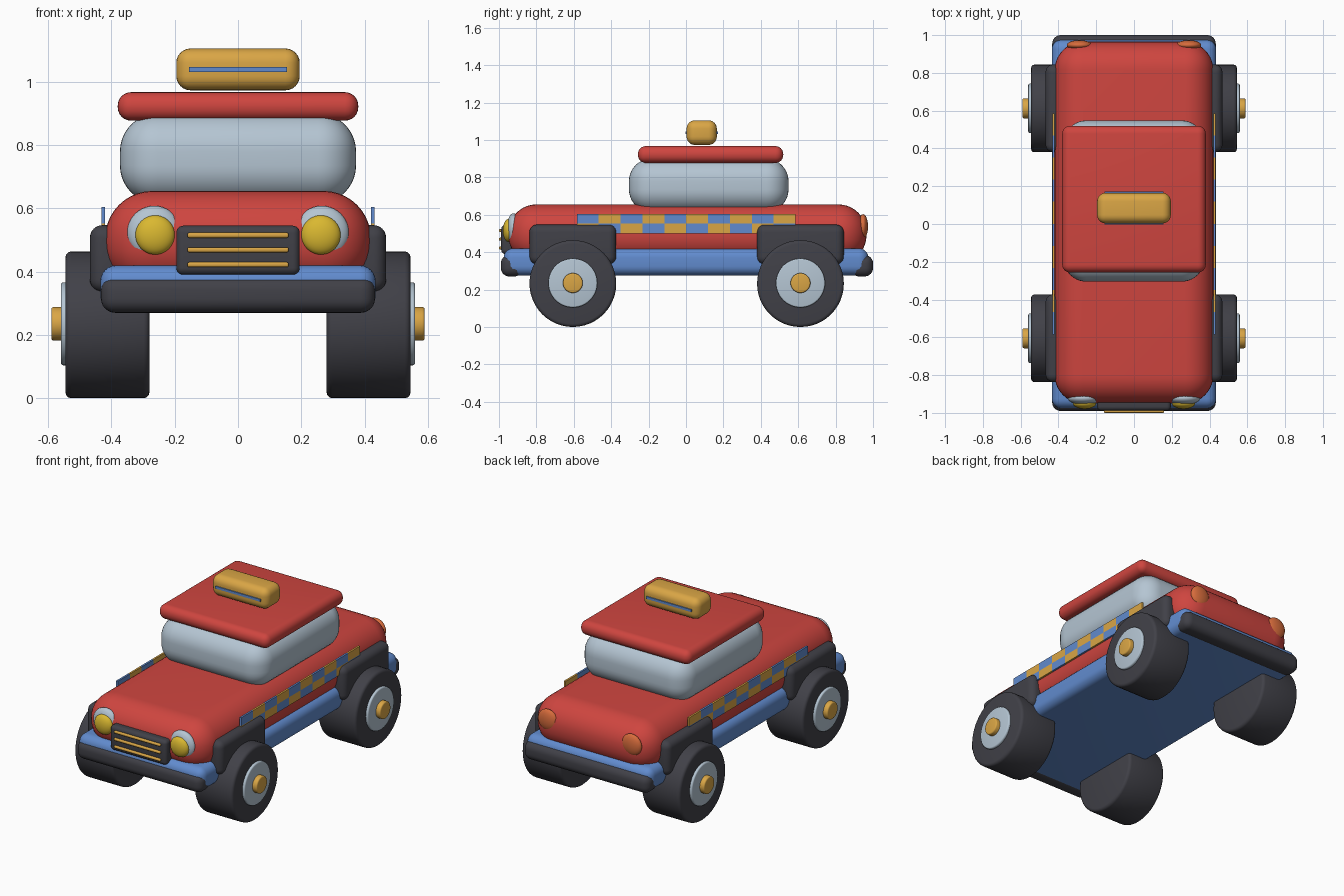
import bpy, bmesh, math
from mathutils import Matrix, Vector

if "Cube" in bpy.data.objects:
    bpy.data.objects.remove(bpy.data.objects["Cube"])


def mat(name, rgb):
    m = bpy.data.materials.new(name)
    m.diffuse_color = (*rgb, 1)
    m.use_nodes = True
    m.node_tree.nodes["Principled BSDF"].inputs["Base Color"].default_value = m.diffuse_color
    return m


RED = mat("red paint", (0.62, 0.06, 0.05))
BLUE = mat("blue paint", (0.12, 0.26, 0.62))
GOLD = mat("gold paint", (0.70, 0.38, 0.06))
DARK = mat("dark rubber", (0.052, 0.052, 0.064))
GREY = mat("pale glass", (0.46, 0.56, 0.65))
LAMP = mat("lamp yellow", (0.70, 0.48, 0.03))
ORANGE = mat("tail orange", (0.68, 0.15, 0.045))


def finish(bm, name, mats, angle=35):
    bmesh.ops.recalc_face_normals(bm, faces=bm.faces)
    me = bpy.data.meshes.new(name)
    bm.to_mesh(me)
    bm.free()
    for m in mats:
        me.materials.append(m)
    ob = bpy.data.objects.new(name, me)
    bpy.context.collection.objects.link(ob)
    bpy.ops.object.select_all(action='DESELECT')
    ob.select_set(True)
    bpy.context.view_layer.objects.active = ob
    bpy.ops.object.shade_smooth_by_angle(angle=math.radians(angle))
    return ob


def box_into(bm, lo, hi, r=0, seg=6):
    lo, hi = Vector(lo), Vector(hi)
    mx = Matrix.Translation((lo + hi) / 2) @ Matrix.Diagonal((*(hi - lo), 1))
    vs = bmesh.ops.create_cube(bm, size=1, matrix=mx)["verts"]
    if r:
        edges = list({e for v in vs for e in v.link_edges})
        bmesh.ops.bevel(bm, geom=edges, offset=r, segments=seg, profile=0.5,
                        affect='EDGES', clamp_overlap=True)
    return vs


def box(name, lo, hi, r, m, seg=6):
    bm = bmesh.new()
    box_into(bm, lo, hi, r, seg)
    return finish(bm, name, [m])


def disc(name, x0, x1, y, z, rad, r, m):
    # cylinder along x with rounded rims
    bm = bmesh.new()
    mx = Matrix.Translation(((x0 + x1) / 2, y, z)) @ Matrix.Rotation(math.pi / 2, 4, 'Y')
    bmesh.ops.create_cone(bm, cap_ends=True, segments=48, radius1=rad, radius2=rad,
                          depth=abs(x1 - x0), matrix=mx)
    rims = [e for e in bm.edges if any(len(f.verts) > 4 for f in e.link_faces)]
    bmesh.ops.bevel(bm, geom=rims, offset=r, segments=3, profile=0.5, affect='EDGES')
    return finish(bm, name, [m])


def dome(name, c, rad, depth, m):
    # flattened sphere facing along y
    bm = bmesh.new()
    mx = (Matrix.Translation(c) @ Matrix.Diagonal((rad, depth, rad, 1))
          @ Matrix.Rotation(math.pi / 2, 4, 'X'))
    bmesh.ops.create_uvsphere(bm, u_segments=40, v_segments=20, radius=1, matrix=mx)
    return finish(bm, name, [m], 80)


# body shell, sill, cabin, roof
box("chassis", (-0.435, -0.975, 0.275), (0.435, 0.975, 0.42), 0.05, BLUE)
box("body", (-0.42, -0.95, 0.34), (0.42, 0.965, 0.655), 0.15, RED, 10)
box("cabin_glass", (-0.373, -0.305, 0.615), (0.373, 0.548, 0.9), 0.12, GREY, 10)
box("roof", (-0.38, -0.257, 0.877), (0.38, 0.52, 0.967), 0.042, RED)

# roof sign with a stripe on each long side
box("roof_sign", (-0.195, 0.003, 0.973), (0.195, 0.165, 1.105), 0.045, GOLD)
for name, y in (("front", 0.001), ("back", 0.167)):
    box("sign_stripe_" + name, (-0.155, y - 0.004, 1.031), (0.155, y + 0.004, 1.046), 0, BLUE)

# bumpers
box("front_bumper", (-0.433, -0.99, 0.27), (0.433, -0.872, 0.385), 0.045, DARK)
box("back_bumper", (-0.433, 0.88, 0.27), (0.433, 1.0, 0.385), 0.045, DARK)

# grille and its bars
box("grille", (-0.195, -0.988, 0.39), (0.195, -0.91, 0.545), 0.022, DARK)
for i, z in enumerate((0.422, 0.469, 0.515)):
    box(f"grille_bar_{i + 1}", (-0.16, -1.0, z - 0.008), (0.16, -0.98, z + 0.008), 0.006, GOLD, 3)

for s, side in ((-1, "left"), (1, "right")):
    # lights
    dome("headlight_rim_" + side, (s * 0.265, -0.922, 0.523), 0.085, 0.036, GREY)
    dome("headlight_" + side, (s * 0.262, -0.948, 0.516), 0.062, 0.031, LAMP)
    dome("tail_light_" + side, (s * 0.29, 0.947, 0.537), 0.066, 0.026, ORANGE)

    # wheels and fenders
    for y, end in ((-0.605, "front"), (0.612, "back")):
        tag = f"{end}_{side}"
        xs = sorted((s * 0.35, s * 0.468))
        box("fender_" + tag, (xs[0], y - 0.232, 0.335), (xs[1], y + 0.232, 0.547), 0.04, DARK)
        disc("tyre_" + tag, s * 0.28, s * 0.545, y, 0.232, 0.232, 0.018, DARK)
        disc("wheel_disc_" + tag, s * 0.5, s * 0.56, y, 0.235, 0.131, 0.008, GREY)
        disc("wheel_cap_" + tag, s * 0.53, s * 0.59, y, 0.235, 0.053, 0.008, GOLD)

    # two-row checker strip
    bm = bmesh.new()
    step = 0.117
    for row in range(2):
        for col in range(10):
            y, z = -0.584 + col * step, 0.552 - row * 0.052
            xs = sorted((s * 0.42, s * 0.432))
            vs = box_into(bm, (xs[0], y, z), (xs[1], y + step, z + 0.052))
            for f in {f for v in vs for f in v.link_faces}:
                f.material_index = (row + col) % 2
    finish(bm, "checker_strip_" + side, [BLUE, GOLD])
